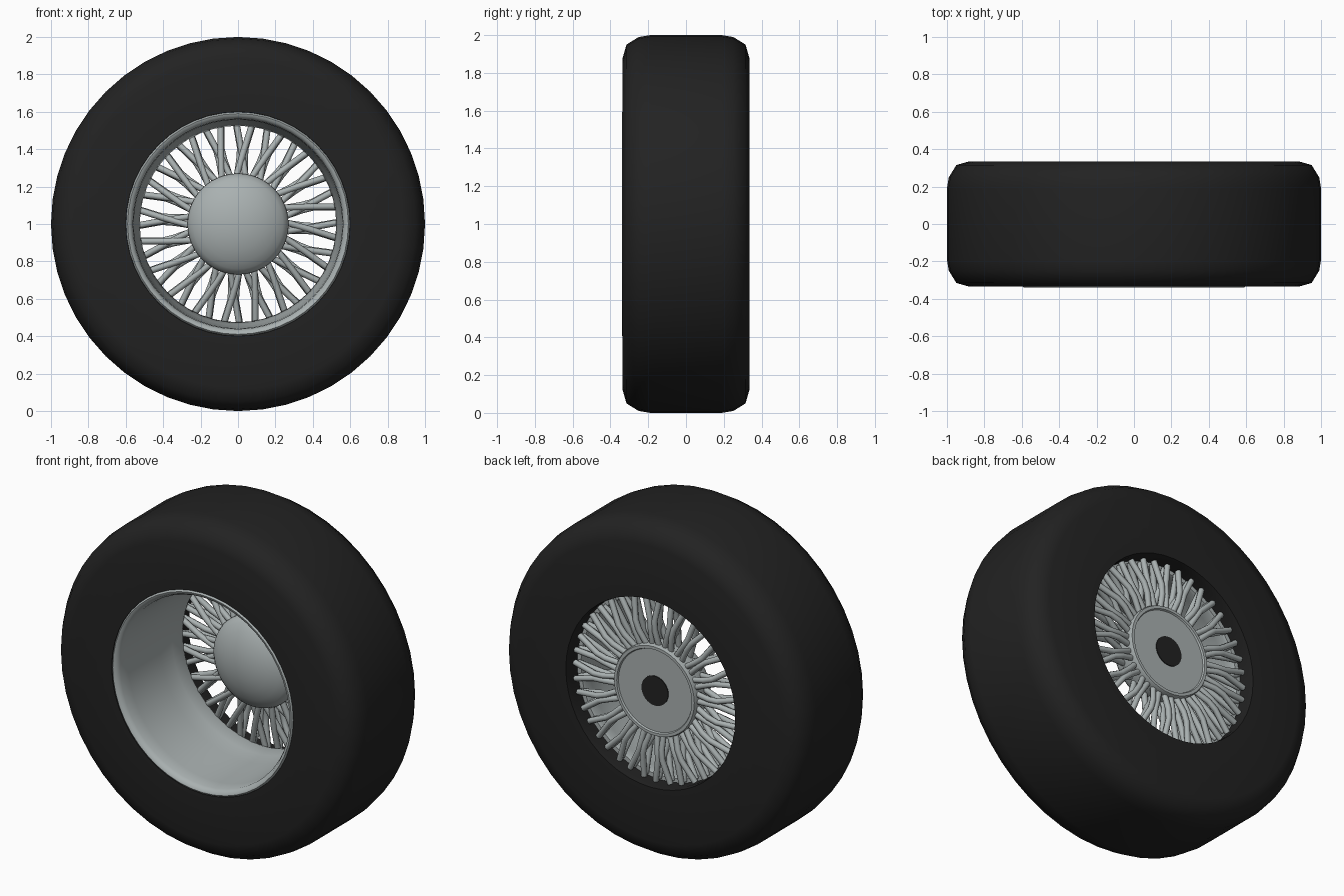
import bpy, bmesh, math
from mathutils import Vector

if "Cube" in bpy.data.objects:
    bpy.data.objects.remove(bpy.data.objects["Cube"], do_unlink=True)


def material(name, rgb, rough):
    mat = bpy.data.materials.new(name)
    mat.use_nodes = True
    mat.diffuse_color = (*rgb, 1)
    bsdf = mat.node_tree.nodes["Principled BSDF"]
    bsdf.inputs["Base Color"].default_value = (*rgb, 1)
    bsdf.inputs["Roughness"].default_value = rough
    return mat


rubber = material("black_rubber", (0.016, 0.016, 0.016), 0.8)
metal = material("grey_metal", (0.40, 0.44, 0.44), 0.45)


def polar(r, angle, y):
    """Point at a radius and angle around the axle."""
    return Vector((r * math.sin(angle), y, 1 + r * math.cos(angle)))


def finish(bm, name, mat, sharp):
    bmesh.ops.remove_doubles(bm, verts=bm.verts, dist=0.0001)
    bmesh.ops.recalc_face_normals(bm, faces=bm.faces)
    mesh = bpy.data.meshes.new(name)
    bm.to_mesh(mesh)
    bm.free()
    mesh.materials.append(mat)
    obj = bpy.data.objects.new(name, mesh)
    bpy.context.collection.objects.link(obj)
    bpy.ops.object.select_all(action="DESELECT")
    obj.select_set(True)
    bpy.context.view_layer.objects.active = obj
    bpy.ops.object.shade_smooth_by_angle(angle=math.radians(sharp))
    return obj


def lathe(name, profile, mat, steps=48, closed=False, sharp=40):
    """Turn a profile of (y, radius) points around the axle."""
    bm = bmesh.new()
    verts = [bm.verts.new(polar(r, 0, y)) for y, r in profile]
    pairs = list(zip(verts, verts[1:]))
    if closed:
        pairs.append((verts[-1], verts[0]))
    edges = [bm.edges.new(p) for p in pairs]
    bmesh.ops.spin(bm, geom=verts + edges, cent=(0, 0, 1), axis=(0, 1, 0),
                   angle=math.tau, steps=steps, use_merge=True)
    return finish(bm, name, mat, sharp)


def tube(bm, path, radius, sides=8):
    """Sweep a round section along a path of points."""
    rings = []
    for i, p in enumerate(path):
        d = (path[min(i + 1, len(path) - 1)] - path[max(i - 1, 0)]).normalized()
        u = d.cross(Vector((0, 1, 0))).normalized()
        v = d.cross(u)
        turns = [math.tau * k / sides for k in range(sides)]
        rings.append([bm.verts.new(p + radius * (math.cos(t) * u + math.sin(t) * v))
                      for t in turns])
    for a, b in zip(rings, rings[1:]):
        for k in range(sides):
            n = (k + 1) % sides
            bm.faces.new((a[k], a[n], b[n], b[k]))
    bm.faces.new(rings[0])
    bm.faces.new(rings[-1])


# Tyre with rounded shoulders
shoulder = [(0.335, 0.88), (0.315, 0.95), (0.25, 0.99), (0.19, 1.0)]
lathe("tire", [(-0.335, 0.60)] + [(-y, r) for y, r in shoulder]
      + shoulder[::-1] + [(0.335, 0.56), (0.30, 0.555), (-0.30, 0.59)],
      rubber, closed=True, sharp=50)

# Deep rim barrel with a rolled front lip
lathe("rim", [(-0.33, 0.60), (-0.34, 0.59), (-0.335, 0.575), (-0.31, 0.562),
              (-0.24, 0.558), (0.05, 0.55), (0.15, 0.54), (0.22, 0.525),
              (0.235, 0.53), (0.235, 0.555), (-0.30, 0.595)],
      metal, closed=True, sharp=60)

# Domed hub with a raised ring on its back face
lathe("hub", [(0.05, 0), (0.055, 0.07), (0.07, 0.14), (0.095, 0.20), (0.12, 0.24),
              (0.14, 0.26), (0.165, 0.27), (0.29, 0.27), (0.30, 0.265),
              (0.30, 0.248), (0.29, 0.243), (0.29, 0)], metal)

# Dark axle opening
lathe("axle_opening", [(0.288, 0.088), (0.295, 0.088), (0.295, 0)], rubber, steps=32)

# Two layers of paired spokes: crossing ones in front, bent ones behind
GROUPS = 20
bm = bmesh.new()
for i in range(GROUPS):
    centre = math.tau * (i + 0.2) / GROUPS
    for side in (-1, 1):
        def at(r, degrees, y):
            return polar(r, centre + side * math.radians(degrees), y)
        tube(bm, [at(0.25, 6, 0.19), at(0.39, -0.8, 0.215 + side * 0.008),
                  at(0.54, -4.5, 0.245)], 0.017)
        tube(bm, [at(0.25, 5, 0.26), at(0.35, 2.3, 0.28), at(0.41, 2.0, 0.28),
                  at(0.55, 5, 0.265)], 0.017)
finish(bm, "spokes", metal, 50)
